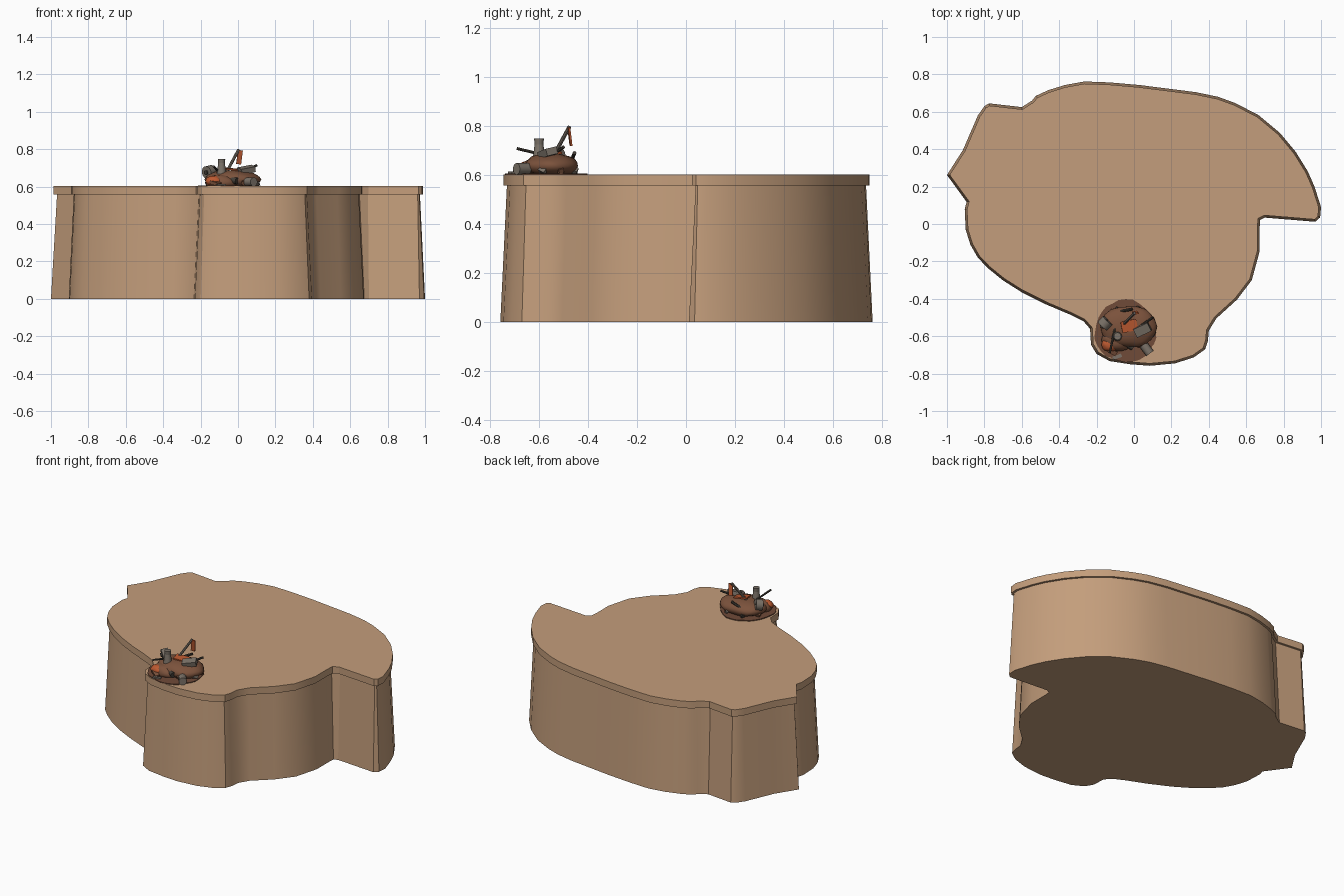
import bpy, bmesh, math, random
from mathutils import Vector, Matrix

if "Cube" in bpy.data.objects:
    bpy.data.objects.remove(bpy.data.objects["Cube"])
random.seed(4)

def material(name, rgb):
    m = bpy.data.materials.new(name)
    m.diffuse_color = (*rgb, 1)
    m.use_nodes = True
    m.node_tree.nodes["Principled BSDF"].inputs["Base Color"].default_value = m.diffuse_color
    return m

SAND = material("sand", (0.55, 0.34, 0.20))
DIRT = material("dirt", (0.16, 0.07, 0.04))
RUST = material("rust", (0.20, 0.085, 0.045))
ORANGE = material("orange_rust", (0.50, 0.10, 0.03))
METAL = material("metal", (0.20, 0.17, 0.14))
DARK = material("dark_metal", (0.06, 0.05, 0.04))

def finish(name, bm, mat, angle=30):
    bmesh.ops.recalc_face_normals(bm, faces=bm.faces)
    me = bpy.data.meshes.new(name)
    bm.to_mesh(me)
    bm.free()
    me.materials.append(mat)
    ob = bpy.data.objects.new(name, me)
    bpy.context.collection.objects.link(ob)
    if angle:
        bpy.ops.object.select_all(action='DESELECT')
        ob.select_set(True)
        bpy.context.view_layer.objects.active = ob
        bpy.ops.object.shade_smooth_by_angle(angle=math.radians(angle))
    return ob

def inset(pts, d):
    """Mitred inward offset of a counter-clockwise outline."""
    out = []
    for i, p in enumerate(pts):
        a = (p - pts[i - 1]).normalized()
        b = (pts[(i + 1) % len(pts)] - p).normalized()
        na, nb = Vector((-a.y, a.x)), Vector((-b.y, b.x))
        m = na + nb
        out.append(p + m * (d * 2 / max(m.length_squared, 1.5)))
    return out

def slab(name, lower, upper, z0, z1, mat, angle=30):
    bm = bmesh.new()
    lo = [bm.verts.new((p.x, p.y, z0)) for p in lower]
    hi = [bm.verts.new((p.x, p.y, z1)) for p in upper]
    n = len(lo)
    for i in range(n):
        j = (i + 1) % n
        bm.faces.new((lo[i], lo[j], hi[j], hi[i]))
    bm.faces.new(lo[::-1])
    bm.faces.new(hi)
    return finish(name, bm, mat, angle)

# plateau outline, counter-clockwise from the right-hand tip
outline = [Vector(p) for p in (
    (.97, .012), (.995, .035), (1, .09), (.965, .2), (.93, .28), (.865, .385), (.78, .487),
    (.665, .583), (.54, .647), (.45, .68), (.33, .705), (.03, .743), (-.13, .757),
    (-.265, .762), (-.37, .743), (-.46, .715), (-.525, .685), (-.545, .66), (-.6, .625),
    (-.775, .645), (-.8, .63), (-.835, .58), (-.915, .395), (-1, .262), (-.895, .118),
    (-.905, .08), (-.9, -.03), (-.875, -.11), (-.835, -.18), (-.78, -.237), (-.7, -.302),
    (-.6, -.365), (-.47, -.43), (-.345, -.483), (-.27, -.52), (-.235, -.56), (-.23, -.645),
    (-.2, -.695), (-.13, -.733), (-.02, -.75), (.085, -.758), (.22, -.745), (.32, -.713),
    (.38, -.67), (.395, -.625), (.4, -.57), (.44, -.505), (.55, -.405), (.63, -.3),
    (.672, -.145), (.672, -.015), (.675, .022), (.7, .034))]

slab("plateau_wall", outline, inset(outline, .027), 0, .56, SAND)
lip = inset(outline, .012)
slab("plateau_cap", lip, lip, .557, .602, SAND)

# stained ground under the scrap heap
stain = []
for i in range(28):
    a = i * math.tau / 28
    r = .165 + random.uniform(-.006, .008)
    stain.append(Vector((-.045 + r * math.cos(a), -.572 + r * math.sin(a))))
slab("stained_ground", stain, stain, .600, .607, DIRT)

# lumpy half-buried heap
def heap(name, loc, size, mat, bump=.05):
    bm = bmesh.new()
    bmesh.ops.create_icosphere(bm, subdivisions=3, radius=1)
    for v in bm.verts:
        v.co *= 1 + bump * math.sin(5 * v.co.x + 2) * math.cos(4 * v.co.y + 3 * v.co.z)
        v.co = Vector((v.co.x * size[0], v.co.y * size[1], v.co.z * size[2])) + Vector(loc)
        v.co.z = max(v.co.z, .603)
    return finish(name, bm, mat, 60)

heap("scrap_mound", (-.03, -.55, .637), (.15, .112, .052), RUST)
heap("side_mound", (-.09, -.62, .62), (.085, .06, .045), RUST)
heap("rust_lump", (-.128, -.645, .63), (.046, .036, .028), ORANGE)

# scrap pieces
def box(name, loc, size, rot, mat):
    bm = bmesh.new()
    bmesh.ops.create_cube(bm, size=1)
    for v in bm.verts:
        v.co = Vector((v.co.x * size[0], v.co.y * size[1], v.co.z * size[2]))
    r = (Matrix.Rotation(math.radians(rot[2]), 4, 'Z') @ Matrix.Rotation(math.radians(rot[1]), 4, 'Y')
         @ Matrix.Rotation(math.radians(rot[0]), 4, 'X'))
    bm.transform(Matrix.Translation(loc) @ r)
    return finish(name, bm, mat, 0)

def rod(name, a, b, radius, mat, top=None, sides=12):
    a, b = Vector(a), Vector(b)
    bm = bmesh.new()
    bmesh.ops.create_cone(bm, cap_ends=True, segments=sides, radius1=radius,
                          radius2=radius if top is None else top, depth=(b - a).length)
    bm.transform(Matrix.Translation((a + b) / 2) @ (b - a).to_track_quat('Z', 'Y').to_matrix().to_4x4())
    return finish(name, bm, mat, 40)

rod("leaning_post", (-.065, -.545, .67), (.003, -.476, .797), .008, METAL, sides=8)
box("rust_flag", (.008, -.474, .757), (.026, .008, .075), (8, 6, 10), ORANGE)
rod("wheel", (-.168, -.545, .675), (-.14, -.515, .682), .034, METAL, sides=16)
rod("wheel_hub", (-.174, -.551, .674), (-.14, -.515, .682), .012, DARK)
rod("canister", (-.088, -.6, .665), (-.088, -.6, .725), .026, METAL, .018)
rod("canister_cap", (-.088, -.6, .725), (-.088, -.6, .748), .018, METAL, .02)
box("bent_panel", (.045, -.565, .69), (.085, .05, .03), (12, -10, 25), METAL)
box("rust_plate", (-.025, -.545, .692), (.085, .06, .008), (5, 6, 12), ORANGE)
rod("drum", (.05, -.645, .625), (.085, -.692, .625), .024, METAL)
rod("small_drum", (-.035, -.64, .635), (-.005, -.66, .63), .018, DARK)
rod("long_pipe", (-.13, -.69, .708), (-.10, -.55, .675), .006, DARK, sides=8)
rod("side_pipe", (.03, -.55, .68), (.1, -.5, .714), .007, DARK, sides=8)
rod("back_pipe", (-.09, -.47, .65), (-.01, -.455, .69), .008, DARK, sides=8)
box("fallen_plank", (-.09, -.71, .61), (.05, .018, .01), (0, 0, 20), METAL)
box("front_scrap", (-.12, -.68, .618), (.06, .025, .018), (10, 15, -30), RUST)
for i in range(8):
    a = i * .8 + .4
    x, y = -.03 + .135 * math.cos(a), -.555 + .105 * math.sin(a)
    box(f"loose_chunk_{i + 1}", (x, y, .62), (.03, .022, .02), (a * 40, 20, a * 70), (RUST, METAL, DARK)[i % 3])
